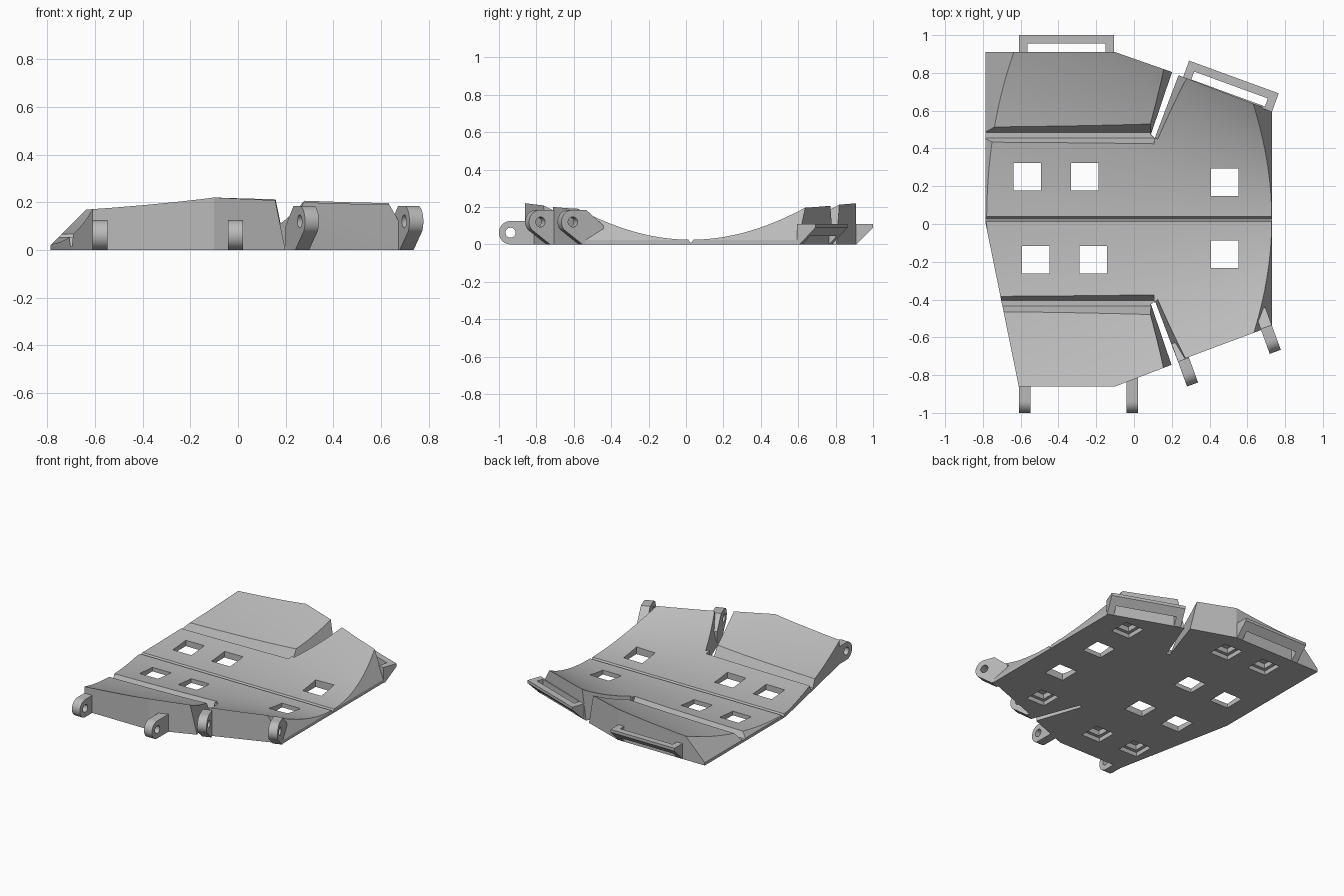
import bpy, bmesh
from math import sin, cos, radians
from mathutils import Vector

if "Cube" in bpy.data.objects:
    bpy.data.objects.remove(bpy.data.objects["Cube"], do_unlink=True)

grey = bpy.data.materials.new("plain_grey")
grey.use_nodes = True
grey.diffuse_color = (0.5, 0.5, 0.5, 1)
grey.node_tree.nodes["Principled BSDF"].inputs["Base Color"].default_value = (0.5, 0.5, 0.5, 1)

MID = 0.025   # y of the centre line
LEAN = radians(20)


def loft(name, ring_a, ring_b):
    """Closed solid between two rings of equal length."""
    bm = bmesh.new()
    a = [bm.verts.new(p) for p in ring_a]
    b = [bm.verts.new(p) for p in ring_b]
    n = len(a)
    bm.faces.new(a)
    bm.faces.new(b)
    for i in range(n):
        j = (i + 1) % n
        bm.faces.new((a[i], a[j], b[j], b[i]))
    bmesh.ops.recalc_face_normals(bm, faces=bm.faces)
    mesh = bpy.data.meshes.new(name)
    bm.to_mesh(mesh)
    bm.free()
    ob = bpy.data.objects.new(name, mesh)
    bpy.context.collection.objects.link(ob)
    mesh.materials.append(grey)
    return ob


def box(name, x, y, z, size, height):
    h = size / 2
    corners = [(x - h, y - h), (x + h, y - h), (x + h, y + h), (x - h, y + h)]
    return loft(name, [(*c, z) for c in corners], [(*c, z + height) for c in corners])


def cut(ob, cutter):
    """Subtract a cutter, then remove it."""
    mod = ob.modifiers.new("cut", 'BOOLEAN')
    mod.operation = 'DIFFERENCE'
    mod.solver = 'EXACT'
    mod.object = cutter
    bpy.context.view_layer.objects.active = ob
    bpy.ops.object.modifier_apply(modifier=mod.name)
    bpy.data.objects.remove(cutter, do_unlink=True)


def smooth(ob, angle):
    bpy.ops.object.select_all(action='DESELECT')
    ob.select_set(True)
    bpy.context.view_layer.objects.active = ob
    bpy.ops.object.shade_smooth_by_angle(angle=radians(angle))


# Plate: outline raised to a block
outline = [(-0.785, 0.91), (-0.1, 0.91), (0.2, 0.805), (0.235, 0.788), (0.73, 0.6),
           (0.73, -0.54), (0.235, -0.725), (0.2, -0.745), (-0.1, -0.86),
           (-0.61, -0.86), (-0.785, 0.0)]
plate = loft("plate", [(x, y, 0) for x, y in outline], [(x, y, 0.3) for x, y in outline])


# Hollow top: a shallow cone lying along x
def arc(x):
    r = 1.98 - 1.27 * x
    angles = [radians(-60 + 1.5 * i) for i in range(81)]
    return [(x, MID + r * sin(a), 0.025 + r * (1 - cos(a))) for a in angles]


cut(plate, loft("hollow", arc(-0.9), arc(0.9)))

# Sloping ends
for section in ([(-0.785, 0.02), (-0.475, 0.33), (-1, 0.33), (-1, 0.02)],
                [(0.732, 0.02), (0.56, 0.32), (1, 0.32), (1, 0.02)]):
    cut(plate, loft("end_slope", [(x, -1.2, z) for x, z in section],
                    [(x, 1.2, z) for x, z in section]))

# Centre fold line
fold = [(0.022, 0.01), (0.03, 0.01), (0.06, 0.06), (-0.01, 0.06)]
cut(plate, loft("fold", [(-1, y, z) for y, z in fold], [(1, y, z) for y, z in fold]))

# Fold grooves and open slits that separate the two flaps
for s in (1, -1):
    groove = [(0.43, 0.015), (0.46, 0.015), (0.62, 0.3), (0.27, 0.3)]
    cut(plate, loft("groove", [(-1, MID + s * v, z) for v, z in groove],
                    [(0.105, MID + s * v, z) for v, z in groove]))
    flap_run, body_run = Vector((0.11, 0.325)), Vector((0.125, 0.33))
    side = Vector((0.945, -0.33))

    def slit(t):
        f = Vector((0.09, 0.45)) + flap_run * t
        b = Vector((0.11, 0.43)) + body_run * t
        pts = [(f, -0.05), (b, -0.05), (b, 0), (b + side * 0.07, 0.32),
               (f - side * 0.07, 0.32), (f, 0)]
        return [(p.x, MID + s * p.y, z) for p, z in pts]

    cut(plate, loft("slit", slit(0), slit(1.4)))

# Square strap holes
for x, y in ((-0.565, 0.25), (-0.26, 0.25), (0.48, 0.22),
             (-0.52, -0.19), (-0.215, -0.19), (0.48, -0.16)):
    cut(plate, box("hole", x, y, -0.1, 0.146, 0.6))

# Stepped pockets in the underside
for x, y in ((0.5, 0.53), (-0.17, 0.725), (-0.48, 0.73),
             (0.36, -0.49), (-0.216, -0.62), (-0.52, -0.61)):
    cut(plate, box("pocket", x, y, -0.1, 0.146, 0.13))
    cut(plate, box("pocket_step", x, y, -0.1, 0.1, 0.165))
smooth(plate, 12)


def place(origin, angle, s):
    """Frame at an edge: u outward, w along the edge; s is the y side."""
    def at(u, w, z):
        return (origin[0] + u * sin(angle) + w * cos(angle),
                origin[1] + s * (u * cos(angle) - w * sin(angle)), z)
    return at


# Hinge lugs on the front edge
def lug(name, origin, angle, inner, centre, r, foot):
    at = place(origin, angle, -1)
    nose = [(centre[0] + r * cos(radians(a)), centre[1] + r * sin(radians(a)))
            for a in range(foot, 91, 10)]
    profile = [(-0.1, 0), (0.02 if foot > -90 else 0, 0)] + nose + inner
    ob = loft(name, [at(u, -0.031, z) for u, z in profile],
              [at(u, 0.031, z) for u, z in profile])
    ring = [(centre[0] + 0.027 * cos(radians(a)), centre[1] + 0.027 * sin(radians(a)))
            for a in range(0, 360, 15)]
    cut(ob, loft("pin_hole", [at(u, -0.1, z) for u, z in ring],
                 [at(u, 0.1, z) for u, z in ring]))
    smooth(ob, 30)


for name, x in (("front_lug_outer", -0.578), ("front_lug_inner", -0.01)):
    lug(name, (x, -0.86), 0, [(-0.1, 0.125)], (0.078, 0.0625), 0.0625, -90)
for name, origin in (("angled_lug_inner", (0.262, -0.718)), ("angled_lug_outer", (0.7, -0.545))):
    lug(name, origin, LEAN, [(0, 0.185), (-0.1, 0.1)], (0.075, 0.12), 0.065, -40)

# Strap loops on the back edge
for name, origin, angle in (("back_loop", (-0.61, 0.91), 0),
                            ("angled_back_loop", (0.261, 0.78), LEAN)):
    at = place(origin, angle, 1)
    profile = [(-0.015, 0), (0, 0), (0.09, 0.09), (0.09, 0.11), (-0.015, 0.11)]
    loop = loft(name, [at(u, 0, z) for u, z in profile], [at(u, 0.505, z) for u, z in profile])
    slot = [(0, 0.045), (0.045, 0.045), (0.045, 0.46), (0, 0.46)]
    cut(loop, loft("slot", [at(u, w, -0.1) for u, w in slot], [at(u, w, 0.3) for u, w in slot]))
